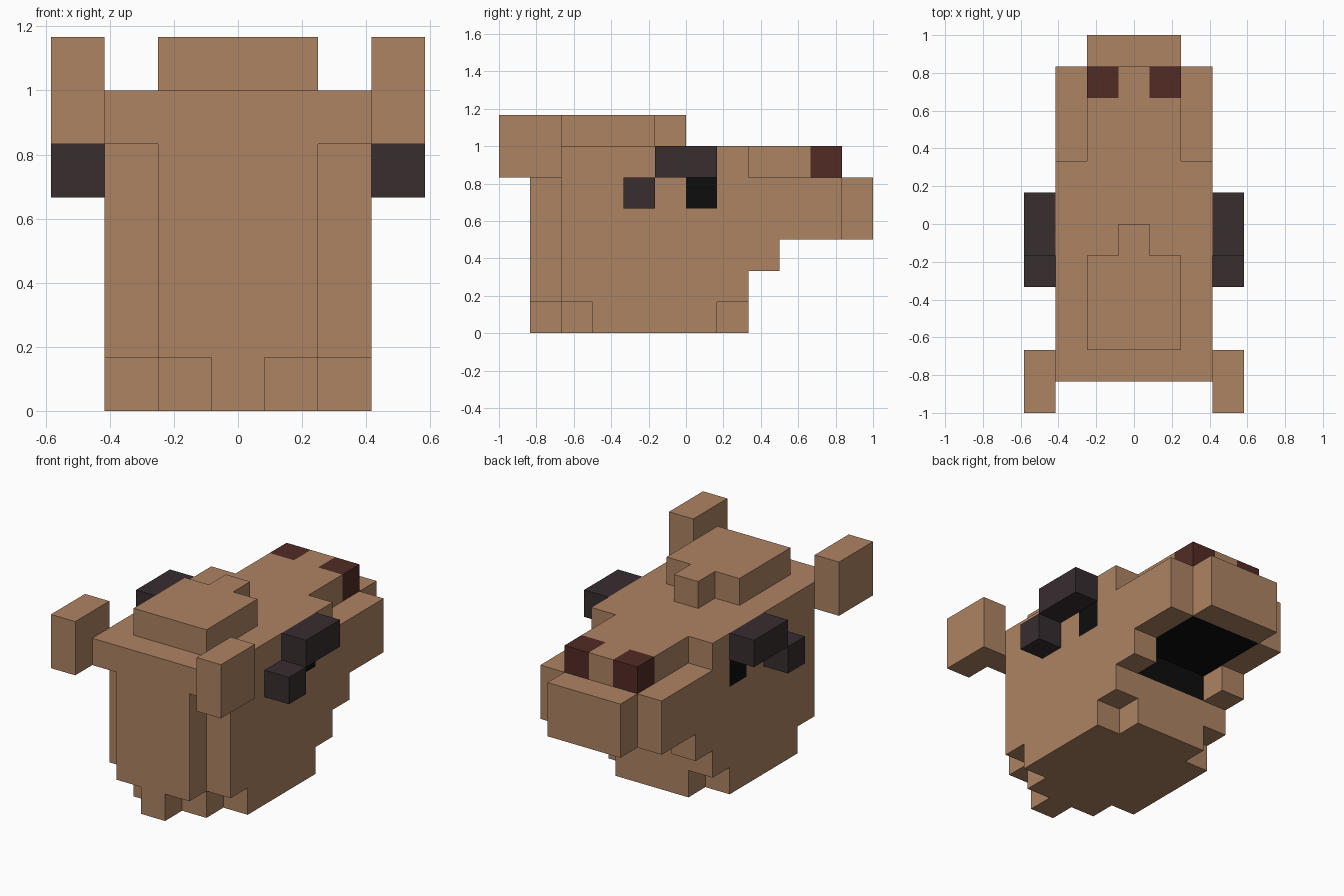
import bpy, bmesh
from mathutils import Vector

U = 1 / 6  # size of one block

cube = bpy.data.objects.get("Cube")
if cube:
    bpy.data.objects.remove(cube, do_unlink=True)


def make_material(name, rgb):
    mat = bpy.data.materials.new(name)
    mat.use_nodes = True
    color = (*rgb, 1)
    mat.diffuse_color = color
    mat.node_tree.nodes["Principled BSDF"].inputs["Base Color"].default_value = color
    return mat


FUR = make_material("tan_fur", (0.42, 0.23, 0.125))
NOSTRIL = make_material("dark_brown", (0.085, 0.024, 0.018))
CHARCOAL = make_material("charcoal", (0.038, 0.026, 0.028))
BLACK = make_material("black", (0.004, 0.004, 0.004))
AXES = [Vector(v) for v in ((1, 0, 0), (0, 1, 0), (0, 0, 1))]


def slab(half, y0, y1, z0, z1, inner=0):
    """Blocks mirrored about x = 0, from column inner to column half."""
    return {(x, y, z) for x in range(-half, half + 1) if abs(x) >= inner
            for y in range(y0, y1) for z in range(z0, z1)}


def build(name, cells, materials, rule=lambda cell, normal: 0):
    """Join blocks into one outer shell; rule picks each face's colour."""
    bm = bmesh.new()
    for cell in sorted(cells):
        centre = Vector(cell) + Vector((0, 0.5, 0.5))
        for i in range(3):
            for sign in (1, -1):
                normal = AXES[i] * sign
                if tuple(int(c) for c in Vector(cell) + normal) in cells:
                    continue
                a, b = AXES[(i + 1) % 3] / 2, AXES[(i + 2) % 3] / 2 * sign
                mid = centre + normal / 2
                corners = (mid - a - b, mid + a - b, mid + a + b, mid - a + b)
                face = bm.faces.new([bm.verts.new(p * U) for p in corners])
                face.material_index = rule(cell, normal)
    bmesh.ops.remove_doubles(bm, verts=bm.verts, dist=0.001)
    bmesh.ops.dissolve_limit(bm, angle_limit=0.01, verts=bm.verts,
                             edges=bm.edges, delimit={'MATERIAL'})
    mesh = bpy.data.meshes.new(name)
    bm.to_mesh(mesh)
    bm.free()
    for mat in materials:
        mesh.materials.append(mat)
    obj = bpy.data.objects.new(name, mesh)
    bpy.context.collection.objects.link(obj)
    return obj


# Head: stepped chin, jaw with mouth gap, long muzzle, brow
head = slab(0, -5, 2, 0, 1) | slab(1, -4, 2, 0, 1) | slab(2, -3, 1, 0, 1)
head |= slab(1, -5, 2, 1, 3) | slab(2, -4, 2, 1, 3) | slab(2, 2, 3, 2, 3, inner=2)
head |= slab(1, -5, 6, 3, 5) | slab(2, -4, 5, 3, 5)
head |= slab(2, -5, 2, 5, 6) | slab(1, 2, 5, 5, 6)


def head_color(cell, normal):
    x, y, z = cell
    if abs(x) == 1 and y == 4 and z == 5:
        return 1  # nostrils
    if abs(x) == 2 and y == 0 and z == 4 and normal.x:
        return 2  # eyes
    if abs(x) < 2 and z == 3 and 2 <= y < 5 and normal.z < 0:
        return 2  # roof of mouth
    if abs(x) < 2 and z == 2 and y == 1 and normal.y > 0:
        return 2  # back of mouth
    return 0


build("head", head, [FUR, NOSTRIL, BLACK], head_color)

# Crown of hair with a small forelock
build("crown", slab(1, -4, -1, 6, 7) | slab(0, -1, 0, 6, 7), [FUR])

# Ears and dark brow pieces on both sides
for side, sign in (("left", 1), ("right", -1)):
    def one_side(cells):
        return {c for c in cells if c[0] * sign > 0}
    build(side + "_ear", one_side(slab(3, -6, -4, 5, 7, inner=3)), [FUR])
    brow = slab(3, -1, 1, 5, 6, inner=3) | slab(3, -2, -1, 4, 5, inner=3)
    build(side + "_brow", one_side(brow), [CHARCOAL])
